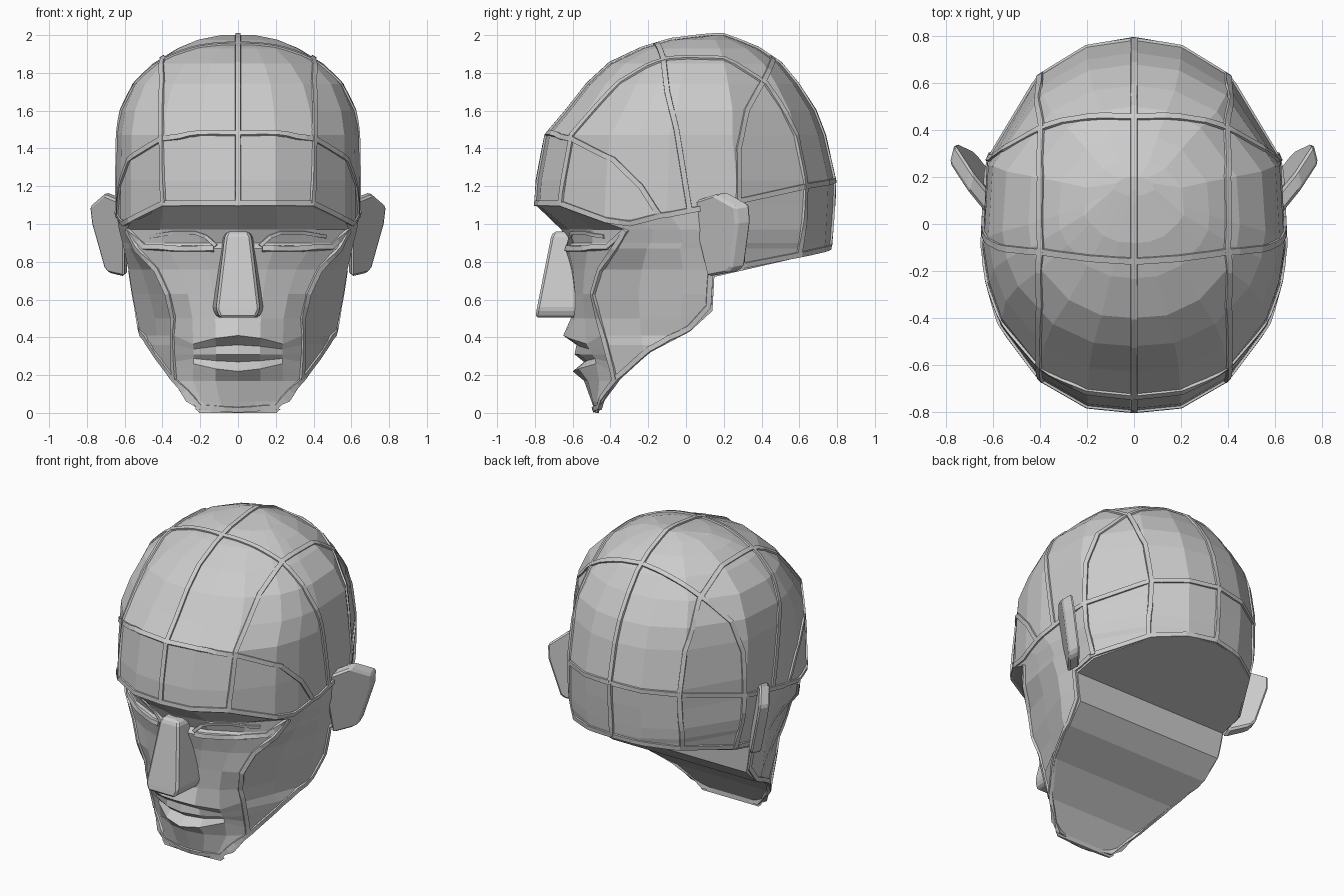
import bpy, bmesh
from mathutils import Vector
from mathutils.bvhtree import BVHTree

if "Cube" in bpy.data.objects:
    bpy.data.objects.remove(bpy.data.objects["Cube"])


def make(name, verts, faces):
    me = bpy.data.meshes.new(name)
    bm = bmesh.new()
    vs = [bm.verts.new(v) for v in verts]
    for f in faces:
        bm.faces.new([vs[i] for i in f])
    bmesh.ops.recalc_face_normals(bm, faces=bm.faces)
    bm.to_mesh(me)
    bm.free()
    ob = bpy.data.objects.new(name, me)
    bpy.context.collection.objects.link(ob)
    return ob


def loft(name, rings):
    n = len(rings[0])
    faces = [(j*n+i, j*n+(i+1) % n, (j+1)*n+(i+1) % n, (j+1)*n+i)
             for j in range(len(rings)-1) for i in range(n)]
    faces += [tuple(range(n)), tuple(range((len(rings)-1)*n, len(rings)*n))]
    return make(name, [v for r in rings for v in r], faces)


def mirrored(half):
    return half + [(-x, y, z) for x, y, z in half[-2:0:-1]]


def half_ring(z, yc, xr, yr, w, yb, lip=0):
    # centre front -> cheek ridge -> side plane -> centre back
    ym, L = (yc+yb)/2, yb-yc
    p = 2.8 if z > 1 else 2.0
    bulge = .015 if z > 1 else .025 if z < .4 else 0
    pts = [(xr*t, yc+(yr-yc)*t**p+lip*k) for t, k in ((0, 1), (.35, .75), (.7, .1), (1, 0))]
    s = (w, ym-.06*L)
    pts.append(((xr+s[0])/2+bulge, (yr+s[1])/2))
    pts += [s, (w*.97, ym+.17*L), (w*.63, ym+.40*L), (w*.31, ym+.48*L), (0, yb)]
    ring = [(x, y, z) for x, y in pts]
    if .2 < z < .42:      # mouth lines converge towards the corners
        for i, k in ((1, .15), (2, .45)):
            ring[i] = (*ring[i][:2], z+(.31-z)*k)
    if z == 1.1:          # brow edge drops towards the temple
        for i, zz in ((3, 1.01), (4, 1.03), (5, 1.07)):
            ring[i] = (*ring[i][:2], zz)
    return ring


# Face levels: z, centre y, ridge x, ridge y, half width, back y, lip offset
face = [
    (0, -.48, .20, -.47, .25, .70), (.06, -.50, .275, -.44, .36, .70),
    (.17, -.54, .34, -.375, .47, .70), (.22, -.55, .338, -.39, .49, .70, -.05),
    (.27, -.55, .336, -.41, .50, .70, .01), (.31, -.56, .335, -.425, .505, .70, -.03),
    (.36, -.58, .335, -.44, .51, .70, 0), (.41, -.59, .34, -.45, .515, .70, -.06),
    (.50, -.61, .345, -.46, .535, .71), (.63, -.60, .38, -.49, .56, .73),
    (.76, -.62, .44, -.45, .58, .75), (.87, -.655, .54, -.38, .605, .76),
    (.90, -.625, .555, -.36, .612, .765), (.97, -.66, .59, -.32, .63, .77)]
# Cranium levels: z, front y, half width, back y
cranium = [
    (1.10, -.795, .645, .78), (1.23, -.785, .645, .785), (1.47, -.74, .64, .73),
    (1.60, -.63, .62, .68), (1.74, -.52, .56, .59), (1.85, -.40, .45, .50),
    (1.93, -.23, .32, .38), (1.975, -.08, .21, .27), (2.0, .12, .08, .20)]
halves = [half_ring(*r) for r in face]
for z, f, w, b in cranium:
    halves.append(half_ring(z, f, .88*w, (f+b)/2-.27*(b-f), w, b))
head = loft("head", [mirrored(h) for h in halves])

# Surface lookup for the seam bands, taken before the underside is cut
bm = bmesh.new()
bm.from_mesh(head.data)
surface = BVHTree.FromBMesh(bm)
bm.free()

# Underside cut: jaw line, step behind the jaw, skull base
under = [(-.46, -.2), (-.46, .03), (-.37, .17), (-.19, .32), (.02, .43), (.14, .54),
         (.15, .72), (.76, .86), (1.2, .96), (1.2, -.2)]
cutter = loft("underside_cutter", [[(x, y, z) for y, z in under] for x in (-1, 1)])
cutter.hide_render = True
mod = head.modifiers.new("underside", 'BOOLEAN')
mod.operation, mod.solver, mod.object = 'DIFFERENCE', 'EXACT', cutter
bpy.context.view_layer.objects.active = head
bpy.ops.object.modifier_apply(modifier=mod.name)
bpy.data.objects.remove(cutter)


def seam(name, path, width=.016, mirror=True):
    # raised band draped over the head surface
    path = [Vector(p) for p in path]
    pts = []
    for a, b in zip(path, path[1:]):
        n = max(2, round((b-a).length/.06))
        pts += [a.lerp(b, i/n) for i in range(n)]
    hits = [surface.find_nearest(p)[:2] for p in pts+[path[-1]]]
    rings = []
    for i, (p, _) in enumerate(hits):
        near = hits[max(i-1, 0):i+2]
        n = sum((h[1] for h in near), Vector()).normalized()
        t = near[-1][0]-near[0][0]
        s = n.cross(t).normalized()*width
        rings.append([p-s-n*.012, p-s*.85+n*.01, p+s*.85+n*.01, p+s-n*.012])
    ob = loft(name, rings)
    if mirror:
        m = ob.modifiers.new("mirror", 'MIRROR')
        m.use_mirror_merge = False


# Bands over the cranium
top = halves[len(face):]
seam("centre_band", [h[0] for h in top[:-1]]+[h[-1] for h in top[::-1]]+[(0, .76, .88)],
     mirror=False)
seam("rib_band", [(.4, -.67, 1.11), (.4, -.6, 1.47), (.4, -.35, 1.75), (.4, -.1, 1.88),
                  (.4, .2, 1.88), (.4, .43, 1.75), (.4, .58, 1.47), (.4, .64, 1.2),
                  (.39, .6, .85)])
seam("crown_band", [(0, -.16, 1.96), (.2, -.15, 1.96), (.4, -.12, 1.88), (.58, -.1, 1.7),
                    (.64, -.05, 1.5), (.65, .02, 1.07)])
seam("forehead_band", [(0, -.73, 1.475), (.2, -.7, 1.47), (.4, -.6, 1.45),
                       (.57, -.38, 1.34), (.62, -.24, 1.2), (.65, -.14, 1.04)])
seam("brow_band", [(0, -.8, 1.11), (.2, -.78, 1.11), (.4, -.67, 1.11), (.57, -.42, 1.02),
                   (.62, -.3, 1.0), (.65, -.14, 1.04), (.65, .02, 1.07)])
seam("back_band", [(.65, .02, 1.07), (.62, .28, 1.12), (.4, .64, 1.2), (.2, .75, 1.22),
                   (0, .78, 1.23)])
seam("side_back_band", [(.6, .3, .77), (.62, .28, 1.13), (.61, .28, 1.4),
                        (.55, .32, 1.6), (.4, .42, 1.77), (.2, .46, 1.86), (0, .46, 1.89)])
# Bands on the face
seam("cheek_band", [(.59, -.32, .97), (.54, -.38, .87), (.43, -.45, .76),
                    (.37, -.49, .63), (.34, -.46, .5), (.33, -.37, .18)])
seam("lower_lid", [(.59, -.32, .97), (.5, -.42, .88), (.3, -.58, .87), (.13, -.64, .87)])
seam("upper_lid", [(.46, -.43, .935), (.34, -.53, .955), (.22, -.6, .955),
                   (.12, -.64, .9)], .011)
seam("jaw_rim", [(0, -.48, .02), (.2, -.46, .03), (.34, -.36, .19), (.44, -.19, .34),
                 (.53, .02, .45), (.56, .12, .56), (.59, .13, .74), (.6, .28, .77)])
seam("skull_rim", [(.6, .28, .77), (.38, .61, .84), (.2, .72, .865), (0, .76, .88)])

# Nose wedge
nose = loft("nose", [[(-w, f, z), (w, f, z), (w*1.2, -.55, z), (-w*1.2, -.55, z)]
                     for z, w, f in ((.96, .055, -.70), (.93, .07, -.715),
                                     (.55, .115, -.79), (.505, .095, -.797))])
nose.modifiers.new("bevel", 'BEVEL').width = .012

# Ears: flared plates
outline = [(-.2, 1.11), (.1, 1.13), (.5, 1.155), (1, 1.09), (.93, 1.0), (.5, .77),
           (.35, .74), (-.2, .72)]
rings = []
for dx, dy, dz in ((0, 0, 0), (-.02, .08, .015)):
    rings.append([(.635+.15*u+dx, .05+.2*u+.24*(1.13-z)+dy, z+dz) for u, z in outline])
ear = loft("ears", rings)
ear.modifiers.new("bevel", 'BEVEL').width = .012
ear.modifiers.new("mirror", 'MIRROR')
